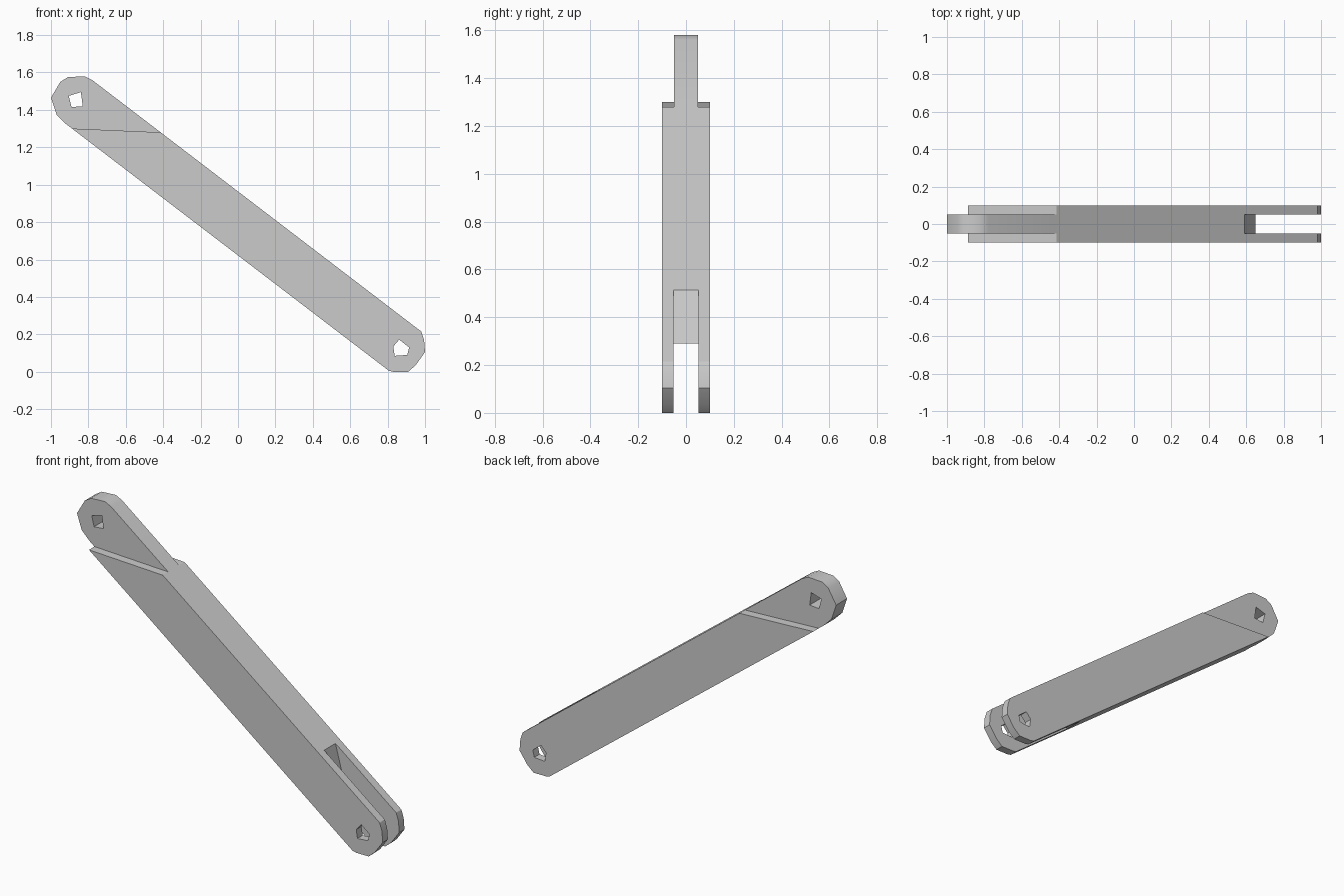
import bpy, bmesh
from math import radians

if "Cube" in bpy.data.objects:
    bpy.data.objects.remove(bpy.data.objects["Cube"])


def prism(name, profile, y0, y1):
    """Extrude an (x, z) outline along y."""
    bm = bmesh.new()
    face = bm.faces.new([bm.verts.new((x, y0, z)) for x, z in profile])
    ext = bmesh.ops.extrude_face_region(bm, geom=[face])["geom"]
    moved = [v for v in ext if isinstance(v, bmesh.types.BMVert)]
    bmesh.ops.translate(bm, verts=moved, vec=(0, y1 - y0, 0))
    bmesh.ops.recalc_face_normals(bm, faces=bm.faces)
    mesh = bpy.data.meshes.new(name)
    bm.to_mesh(mesh)
    bm.free()
    obj = bpy.data.objects.new(name, mesh)
    bpy.context.collection.objects.link(obj)
    return obj


def cut(target, name, profile, y0, y1):
    """Subtract an extruded outline from the target."""
    cutter = prism(name, profile, y0, y1)
    cutter.hide_render = True
    mod = target.modifiers.new(name, "BOOLEAN")
    mod.operation = "DIFFERENCE"
    mod.solver = "EXACT"
    mod.object = cutter
    bpy.context.view_layer.objects.active = target
    bpy.ops.object.modifier_apply(modifier=mod.name)
    bpy.data.objects.remove(cutter)


# Slanted arm with faceted round ends
arm = prism("link_arm", [
    (-0.78, 1.56), (-0.82, 1.58), (-0.91, 1.575), (-0.95, 1.55),
    (-1.0, 1.465), (-0.97, 1.375), (-0.92, 1.325),
    (0.807, 0.005), (0.83, 0.0), (0.91, 0.0), (0.95, 0.035),
    (1.0, 0.105), (0.995, 0.17), (0.98, 0.215)], -0.1, 0.1)

# Thin the upper end to a central tongue
step = [(-1.2, 1.314), (-0.3, 1.275), (-0.3, 1.8), (-1.2, 1.8)]
for side in (-1, 1):
    y = sorted((side * 0.05, side * 0.3))
    cut(arm, "tongue_cutter", step, *y)

# Slot the lower end into a fork
cut(arm, "fork_cutter", [(0.58, 0.55), (0.65, 0.29), (0.3, 0.29),
                         (0.3, -0.2), (1.2, -0.2), (1.2, 0.55)], -0.052, 0.052)

# Rough pin holes at both ends
cut(arm, "upper_hole_cutter", [(-0.905, 1.475), (-0.84, 1.495),
                               (-0.83, 1.42), (-0.89, 1.415)], -0.3, 0.3)
cut(arm, "lower_hole_cutter", [(0.83, 0.135), (0.862, 0.172),
                               (0.915, 0.13), (0.905, 0.09), (0.838, 0.085)], -0.3, 0.3)

# Soft ends, crisp edges
bpy.ops.object.select_all(action="DESELECT")
arm.select_set(True)
bpy.context.view_layer.objects.active = arm
bpy.ops.object.shade_smooth_by_angle(angle=radians(30))
